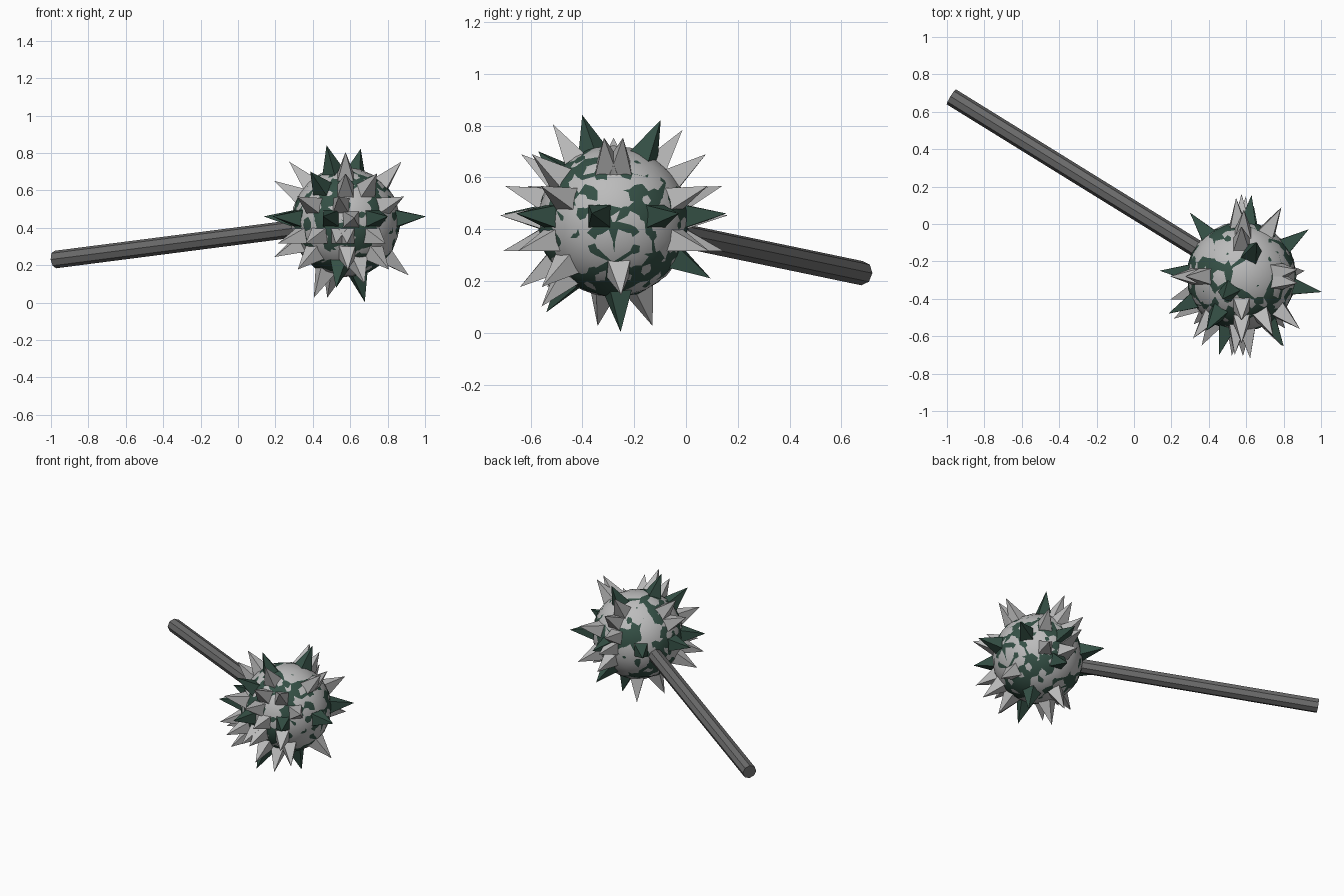
import bpy, math, random
from mathutils import Vector, Matrix

if "Cube" in bpy.data.objects:
    bpy.data.objects.remove(bpy.data.objects["Cube"])

random.seed(4)
C = Vector((0.575, -0.28, 0.43))      # centre of the ball


def material(name, col):
    m = bpy.data.materials.new(name)
    m.diffuse_color = (*col, 1)
    m.use_nodes = True
    m.node_tree.nodes["Principled BSDF"].inputs["Base Color"].default_value = m.diffuse_color
    return m


green = material("dark_green", (0.035, 0.08, 0.06))
light = material("light_grey", (0.5, 0.5, 0.5))
dark = material("dark_grey", (0.15, 0.15, 0.15))


def finish(name, mat, smooth=False):
    ob = bpy.context.object
    ob.name = name
    ob.data.materials.append(mat)
    if smooth:
        bpy.ops.object.shade_smooth()
    return ob


# Ball: two slightly uneven interpenetrating shells give the mottled surface
def shell(name, radius, jitter, mat, rot):
    bpy.ops.mesh.primitive_ico_sphere_add(subdivisions=3, radius=radius, location=C, rotation=rot)
    ob = finish(name, mat, True)
    for v in ob.data.vertices:
        v.co *= 1 + random.uniform(-jitter, jitter)


shell("ball_light_shell", 0.2935, 0.002, light, (0, 0, 0))
shell("ball_green_shell", 0.2930, 0.012, green, (0.7, 0.4, 0.3))

# Handle: octagonal bar running from inside the ball
end = Vector((-0.977, 0.68, 0.23))
axis = end - C
bpy.ops.mesh.primitive_cylinder_add(vertices=8, radius=0.047, depth=axis.length)
handle = finish("handle", dark)
handle.matrix_world = Matrix.Translation((end + C) / 2) @ axis.to_track_quat('Z', 'Y').to_matrix().to_4x4()


# Spikes: four-sided pyramids at (azimuth, elevation) in degrees
def spike(name, az, el, tip, mat):
    a, e = math.radians(az), math.radians(el)
    d = Vector((math.cos(e) * math.cos(a), math.cos(e) * math.sin(a), math.sin(e)))
    base = 0.25
    bpy.ops.mesh.primitive_cone_add(vertices=4, radius1=0.074, radius2=0, depth=tip - base)
    ob = finish(name, mat)
    ob.matrix_world = (Matrix.Translation(C + d * (tip + base) / 2)
                       @ d.to_track_quat('Z', 'Y').to_matrix().to_4x4()
                       @ Matrix.Rotation(math.pi / 4, 4, 'Z'))


green_dirs = [(az, 4) for az in (-11, 35, 83, 129, 176, 207, 254, 301)]
green_dirs += [(230, 69), (66, 63), (237, 38), (15, -76), (259, -53), (80, -30)]
for i, (az, el) in enumerate(green_dirs):
    spike(f"green_spike_{i}", az, el, 0.44, green)

grey_rings = {
    58: (270,),
    53: (90,),
    47: (7, 180, 353),
    36: (88, 270, 298),
    30: (180,),
    18: (60, 94, 232, 265, 318),
    3: (90, 276),
    -15: (60, 87, 212, 240, 263, 271, 300),
    -25: (198,),
    -35: (225, 272, 310),
    -40: (5,),
    -48: (290,),
    -66: (123, 200),
}
n = 0
for el, azs in grey_rings.items():
    for az in azs:
        spike(f"grey_spike_{n}", az, el, 0.442, light)
        n += 1
